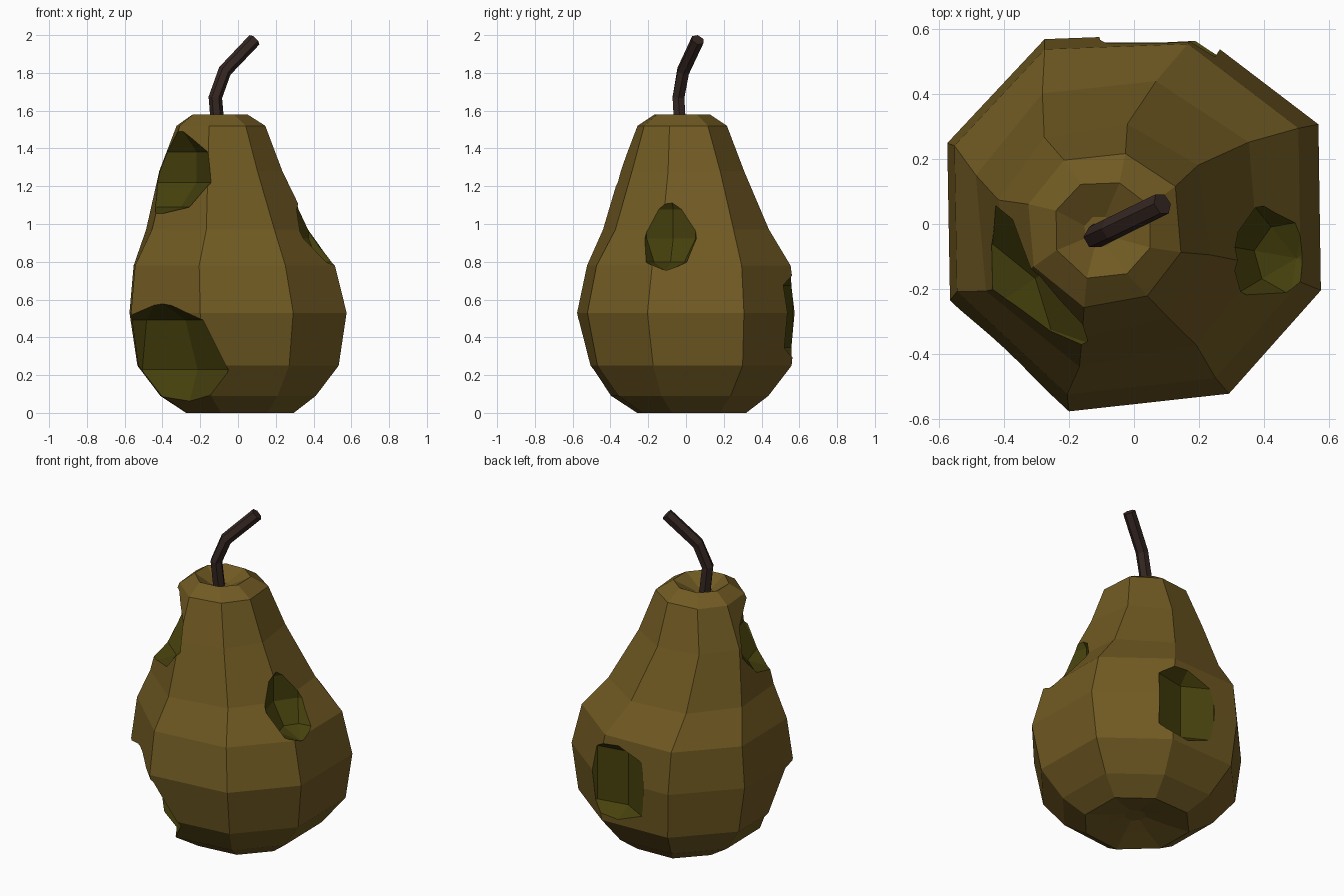
import bpy, bmesh, math
from mathutils import Vector, Matrix

if "Cube" in bpy.data.objects:
    bpy.data.objects.remove(bpy.data.objects["Cube"])


def material(name, rgb):
    m = bpy.data.materials.new(name)
    m.diffuse_color = (*rgb, 1)
    m.use_nodes = True
    m.node_tree.nodes["Principled BSDF"].inputs["Base Color"].default_value = m.diffuse_color
    return m


skin = material("dull_ochre_skin", (0.165, 0.103, 0.0165))
flesh = material("olive_bite", (0.064, 0.054, 0.004))
bark = material("dark_brown_stem", (0.036, 0.020, 0.016))


def new_object(name, bm, mats):
    bmesh.ops.recalc_face_normals(bm, faces=bm.faces)
    me = bpy.data.meshes.new(name)
    bm.to_mesh(me)
    bm.free()
    for m in mats:
        me.materials.append(m)
    ob = bpy.data.objects.new(name, me)
    bpy.context.collection.objects.link(ob)
    return ob


def loft(bm, rings):
    """Skin a list of point rings and close both ends."""
    loops = [[bm.verts.new(p) for p in r] for r in rings]
    n = len(loops[0])
    for a, b in zip(loops, loops[1:]):
        for i in range(n):
            j = (i + 1) % n
            bm.faces.new((a[i], a[j], b[j], b[i]))
    bm.faces.new(loops[0])
    bm.faces.new(loops[-1])


# Pear body: slightly irregular octagons (centre x, centre y, z, radius, twist),
# from the bottom dimple up to the stem pit
CORNERS = [(28, 1.045), (71, 1.0), (116, 1.02), (157, 1.015),
           (203, 1.0), (251, 1.0), (299, 0.98), (340, 0.995)]
PROFILE = [
    (0.01, 0.02, 0.06, 0.06, 0), (0.01, 0.02, 0.035, 0.16, 0),
    (0.01, 0.03, 0.0, 0.305, 0), (0.0, 0.02, 0.09, 0.44, 0),
    (0.0, 0.02, 0.25, 0.57, 0), (0.0, 0.005, 0.53, 0.615, 0),
    (-0.02, 0.015, 0.78, 0.57, 0), (-0.05, 0.0, 0.97, 0.455, 4),
    (-0.09, -0.02, 1.28, 0.335, 7), (-0.09, -0.02, 1.52, 0.245, 4),
    (-0.095, -0.02, 1.58, 0.155, 0), (-0.105, -0.025, 1.52, 0.05, 0)]
bm = bmesh.new()
loft(bm, [[(cx + r * s * math.cos(math.radians(a + t)),
            cy + r * s * math.sin(math.radians(a + t)), z) for a, s in CORNERS]
          for cx, cy, z, r, t in PROFILE])
pear = new_object("pear_body", bm, [skin, flesh])

# Bites: coarse ellipsoids (centre, facing angle, depth/width/height radii, bands)
BITES = [
    ((-0.43, -0.415, 0.23), 226, (0.31, 0.45, 0.37), 4),
    ((-0.44, -0.26, 1.30), 214, (0.28, 0.38, 0.26), 5),
    ((0.50, -0.105, 1.0), 350, (0.225, 0.195, 0.25), 5),
    ((0.095, 0.69, 0.51), 81, (0.25, 0.29, 0.33), 3)]
for centre, angle, size, bands in BITES:
    bm = bmesh.new()
    mat = (Matrix.Translation(centre) @ Matrix.Rotation(math.radians(angle), 4, 'Z')
           @ Matrix.Diagonal((*size, 1)))
    bmesh.ops.create_uvsphere(bm, u_segments=8, v_segments=bands, radius=1, matrix=mat)
    for f in bm.faces:
        f.material_index = 1
    cutter = new_object("bite_cutter", bm, [skin, flesh])
    cutter.hide_render = True
    mod = pear.modifiers.new("bite", 'BOOLEAN')
    mod.operation = 'DIFFERENCE'
    mod.solver = 'EXACT'
    mod.object = cutter
    bpy.context.view_layer.objects.active = pear
    bpy.ops.object.modifier_apply(modifier=mod.name)
    bpy.data.objects.remove(cutter)

# Bent stem: hexagonal tube along a short path
path = [Vector(p) for p in ((-0.105, -0.03, 1.49), (-0.12, -0.04, 1.67),
                            (-0.07, -0.015, 1.81), (0.087, 0.062, 1.975))]
rings = []
for i, p in enumerate(path):
    d = (path[min(i + 1, 3)] - path[max(i - 1, 0)]).normalized()
    u = d.cross(Vector((0, 1, 0))).normalized()
    v = d.cross(u)
    rings.append([p + 0.036 * (u * math.cos(k * math.pi / 3) + v * math.sin(k * math.pi / 3))
                  for k in range(6)])
bm = bmesh.new()
loft(bm, rings)
new_object("stem", bm, [bark])
